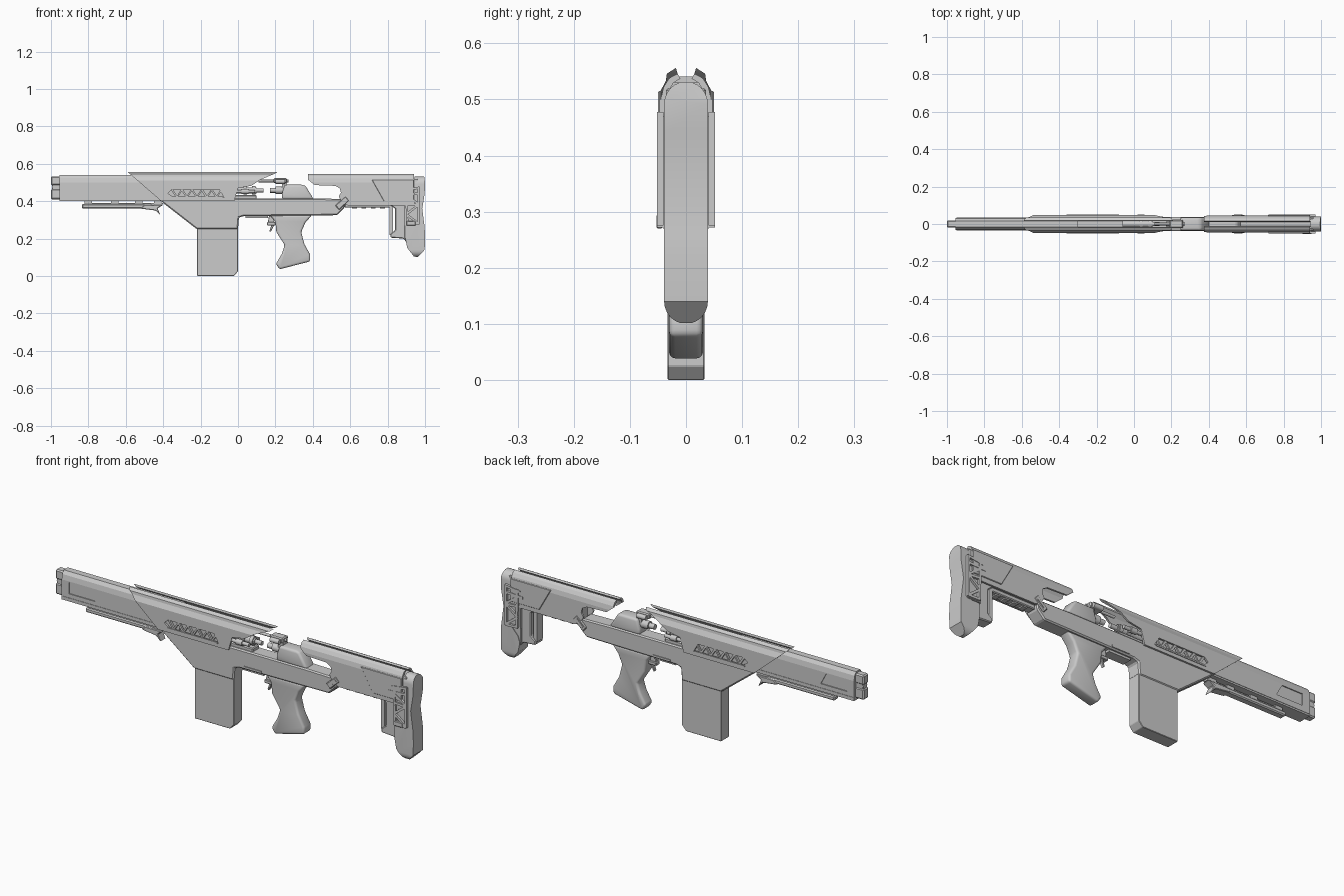
import bpy, bmesh, math
from mathutils import Vector, Matrix

if "Cube" in bpy.data.objects:
    bpy.data.objects.remove(bpy.data.objects["Cube"])


def add(name, bm, bevel=0, segs=1, smooth=False):
    bmesh.ops.recalc_face_normals(bm, faces=bm.faces)
    me = bpy.data.meshes.new(name)
    bm.to_mesh(me)
    bm.free()
    ob = bpy.data.objects.new(name, me)
    bpy.context.collection.objects.link(ob)
    if bevel:
        m = ob.modifiers.new("bevel", 'BEVEL')
        m.width, m.segments, m.angle_limit = bevel, segs, math.radians(30)
        apply(ob, m)
    if smooth:
        select(ob)
        bpy.ops.object.shade_smooth_by_angle(angle=math.radians(35))
    return ob


def select(ob):
    bpy.ops.object.select_all(action='DESELECT')
    ob.select_set(True)
    bpy.context.view_layer.objects.active = ob


def apply(ob, mod):
    select(ob)
    bpy.ops.object.modifier_apply(modifier=mod.name)


def extrude(pts3, vec):
    bm = bmesh.new()
    f = bm.faces.new([bm.verts.new(p) for p in pts3])
    r = bmesh.ops.extrude_face_region(bm, geom=[f])
    bmesh.ops.translate(bm, vec=vec, verts=[v for v in r["geom"] if isinstance(v, bmesh.types.BMVert)])
    return bm


def prism(name, pts, w, y=0, **kw):
    """Side profile (x, z) extruded to half width w about y."""
    return add(name, extrude([(x, y - w, z) for x, z in pts], (0, 2 * w, 0)), **kw)


def box(name, x0, x1, z0, z1, w, y=0, **kw):
    return prism(name, [(x0, z0), (x1, z0), (x1, z1), (x0, z1)], w, y, **kw)


def bar(name, a, b, t, w, y=0, **kw):
    """Straight bar between two (x, z) points, half thickness t."""
    a, b = Vector(a), Vector(b)
    d = (b - a).normalized()
    n = Vector((-d.y, d.x)) * t
    return prism(name, [a - n, b - n, b + n, a + n], w, y, **kw)


def cyl(name, x0, x1, z, r, y=0, r2=None, axis='Y', segs=20):
    """Cylinder along x between x0 and x1."""
    bm = bmesh.new()
    bmesh.ops.create_cone(bm, cap_ends=True, segments=segs, radius1=r, radius2=r2 or r, depth=x1 - x0,
                          matrix=Matrix.Translation(((x0 + x1) / 2, y, z)) @ Matrix.Rotation(math.pi / 2, 4, 'Y'))
    return add(name, bm, smooth=True)


def boolean(ob, cutter, op):
    m = ob.modifiers.new("bool", 'BOOLEAN')
    m.object, m.operation, m.solver = cutter, op, 'EXACT'
    apply(ob, m)
    bpy.data.objects.remove(cutter)


def sectioned(name, profile, half, inner=None, smooth=False):
    """Side profile intersected with a mirrored (y, z) cross-section; inner makes it a hollow shell."""
    loop = half + [(-y, z) for y, z in reversed(half)]
    if inner:
        loop += [(-y, z) for y, z in inner[::-1]][::-1] + inner[::-1]
        loop = half[::-1] + [(-y, z) for y, z in half] + [(-y, z) for y, z in inner[::-1]] + inner
    ob = prism(name, profile, 0.2)
    xs = [p[0] for p in profile]
    cut = add("cutter", extrude([(min(xs) - .05, y, z) for y, z in loop], (max(xs) - min(xs) + .1, 0, 0)))
    boolean(ob, cut, 'INTERSECT')
    if smooth:
        select(ob)
        bpy.ops.object.shade_smooth_by_angle(angle=math.radians(25))
    return ob


# Muzzle
box("muzzle_top", -1, -.94, .485, .533, .02, bevel=.006)
box("muzzle_bottom", -1, -.94, .41, .465, .02, bevel=.006)
box("muzzle_core", -.99, -.94, .42, .525, .016)
cyl("barrel", -.995, -.3, .475, .015)

# Front guard with recessed side windows
guard = sectioned("front_guard", [(-.955, .4), (-.3, .4), (-.3, .541), (-.955, .541)],
                  [(.033, .39), (.033, .5), (.028, .525), (.016, .541)])
for s in (-1, 1):
    win = [(-.915, .495), (-.8, .495), (-.77, .438), (-.915, .438)]
    boolean(guard, prism("cutter", win, .006, s * .034), 'DIFFERENCE')
box("guard_step", -.95, -.4, .408, .418, .035)

# Under-barrel rail
box("under_rail", -.835, -.46, .362, .384, .018, bevel=.005)
box("under_rail_top", -.8, -.4, .382, .39, .012)
for x in (-.8, -.66, -.53, -.43):
    box("rail_post", x - .02, x + .02, .38, .405, .012)
prism("rail_latch", [(-.52, .36), (-.44, .35), (-.415, .325), (-.43, .362), (-.4, .38), (-.5, .38)], .022, bevel=.003)

# Upper shroud: hollow shell with side windows
shroud = sectioned("upper_shroud",
                   [(-.59, .556), (.21, .556), (.2, .548), (.12, .515), (.07, .482), (0, .47), (-.02, .4), (-.41, .4)],
                   [(.048, .39), (.048, .51), (.036, .533), (.034, .546), (.018, .556)],
                   [(.039, .39), (.039, .507), (.03, .527), (.015, .546)])
boolean(shroud, prism("cutter", [(-.375, .443), (-.355, .462), (-.1, .462), (-.075, .42), (-.345, .42)], .1), 'DIFFERENCE')
box("shroud_core", -.42, -.06, .4, .53, .03)
for s in (-1, 1):
    for i in range(5):
        x = -.34 + i * .053
        bar("window_strut", (x - .012, .461), (x + .014, .421), .005, .005, s * .041)
        bar("window_strut", (x + .014, .421), (x + .04, .461), .004, .005, s * .041)
    box("window_rib", -.36, -.08, .417, .424, .004, s * .047)

# Lower receiver
prism("receiver", [(-.415, .41), (-.4, .39), (-.22, .25), (0, .25), (.005, .312), (.03, .32), (.53, .325), (.57, .365),
                   (.57, .385), (.55, .412), (.4, .415), (0, .415)], .037, bevel=.006)
prism("rear_block", [(.235, .41), (.235, .44), (.25, .488), (.35, .488), (.362, .48), (.405, .41)], .034, bevel=.012, segs=3, smooth=True)
prism("magazine", [(-.218, 0), (-.022, 0), (0, .025), (0, .27), (-.218, .27)], .033, bevel=.002)
for s in (-1, 1):
    box("receiver_slot_rib", .06, .155, .328, .338, .004, s * .037)
box("receiver_underplate", .04, .16, .31, .322, .024)

# Bolt and rear fittings
cyl("bolt_body", -.1, .1, .458, .016)
cyl("bolt_tip", .09, .135, .458, .011)
box("bolt_bed", -.06, .1, .41, .432, .026, bevel=.004)
for x in (.03, .075):
    cyl("bolt_collar", x, x + .018, .458, .022)
for s in (-1, 1):
    cyl("bolt_handle", -.03, .09, .452, .009, s * .038)
    cyl("bolt_side_knob", .02, .055, .452, .014, s * .038)
    cyl("sight_pivot", .2, .25, .505, .012, s * .026)
cyl("buffer_tube", .2, .26, .458, .02)
cyl("buffer_cap", .17, .215, .458, .013)
cyl("sight_rod", .11, .27, .508, .007)
box("sight_base", .19, .262, .497, .523, .022, bevel=.005)
box("sight_post", .235, .262, .46, .505, .018)

# Grip and trigger
prism("grip", [(.17, .325), (.2, .29), (.205, .235), (.25, .165), (.235, .12), (.203, .065), (.222, .036), (.386, .078),
               (.386, .115), (.355, .17), (.338, .235), (.36, .285), (.395, .325)], .03, bevel=.011, segs=3, smooth=True)
prism("trigger", [(.165, .32), (.195, .32), (.192, .27), (.175, .235), (.168, .24), (.178, .27), (.16, .29)], .008, bevel=.002)
box("trigger_stub", .155, .2, .27, .288, .014, bevel=.003)

# Stock: hollow front shell, solid rear
stock_half = [(.045, .35), (.045, .5), (.04, .522), (.03, .538), (.015, .546)]
stock_in = [(.036, .35), (.036, .498), (.031, .516), (.022, .53), (.01, .537)]
sectioned("stock_shell", [(.374, .547), (.94, .547), (.94, .378), (.585, .378), (.55, .405), (.538, .425), (.55, .445), (.545, .468),
                          (.52, .482), (.41, .486), (.374, .515)], stock_half, stock_in)
box("stock_core", .57, .935, .386, .52, .034)
box("stock_under_rail", .57, .85, .366, .388, .022, bevel=.004)
for i in range(4):
    box("rail_tooth", .61 + i * .05, .635 + i * .05, .36, .372, .016)
prism("stock_leg", [(.8, .39), (.84, .36), (.84, .245), (.815, .225), (.815, .205), (.885, .2), (.93, .14), (.95, .39)], .03, bevel=.004)
bar("stock_brace", (.82, .38), (.82, .22), .01, .024)
for s in (-1, 1):
    # Raised side panels
    prism("stock_panel", [(.715, .515), (.94, .515), (.94, .4), (.78, .4)], .003, s * .0465, bevel=.002)
    # Hinge lever
    bar("hinge_lever", (.53, .365), (.585, .415), .016, .005, s * .042, bevel=.004)
    bar("hinge_lever_rib", (.54, .375), (.575, .407), .006, .004, s * .046)
    # Butt ladder frame
    for a, b in (((.9, .47), (.905, .28)), ((.965, .475), (.965, .275)), ((.9, .28), (.965, .278)), ((.885, .46), (.97, .472)),
                 ((.9, .33), (.965, .38)), ((.9, .385), (.965, .38)), ((.9, .33), (.965, .28)), ((.9, .43), (.965, .385)),
                 ((.87, .435), (.965, .44))):
        bar("butt_frame", a, b, .006, .006, s * .046)
    box("butt_backing", .89, .965, .27, .47, .004, s * .037)
box("butt_body", .89, .96, .2, .52, .036, bevel=.004)
box("sling_button", .9, .95, .27, .295, .006, -.047, bevel=.003)

# Butt pad with rounded ends
cap = [(.039 * math.cos(math.radians(a)), .14 + .04 * math.sin(math.radians(a))) for a in range(-90, 1, 15)][1:]
cap += [(.039 * math.cos(math.radians(a)), .492 + .04 * math.sin(math.radians(a))) for a in range(0, 90, 15)]
sectioned("butt_pad", [(.945, .535), (.995, .535), (1, .5), (.998, .44), (.985, .36), (.998, .26), (1, .2), (.998, .14), (.96, .1),
                       (.94, .105), (.905, .15), (.895, .2), (.905, .23), (.94, .27), (.945, .4)], cap, smooth=True)
